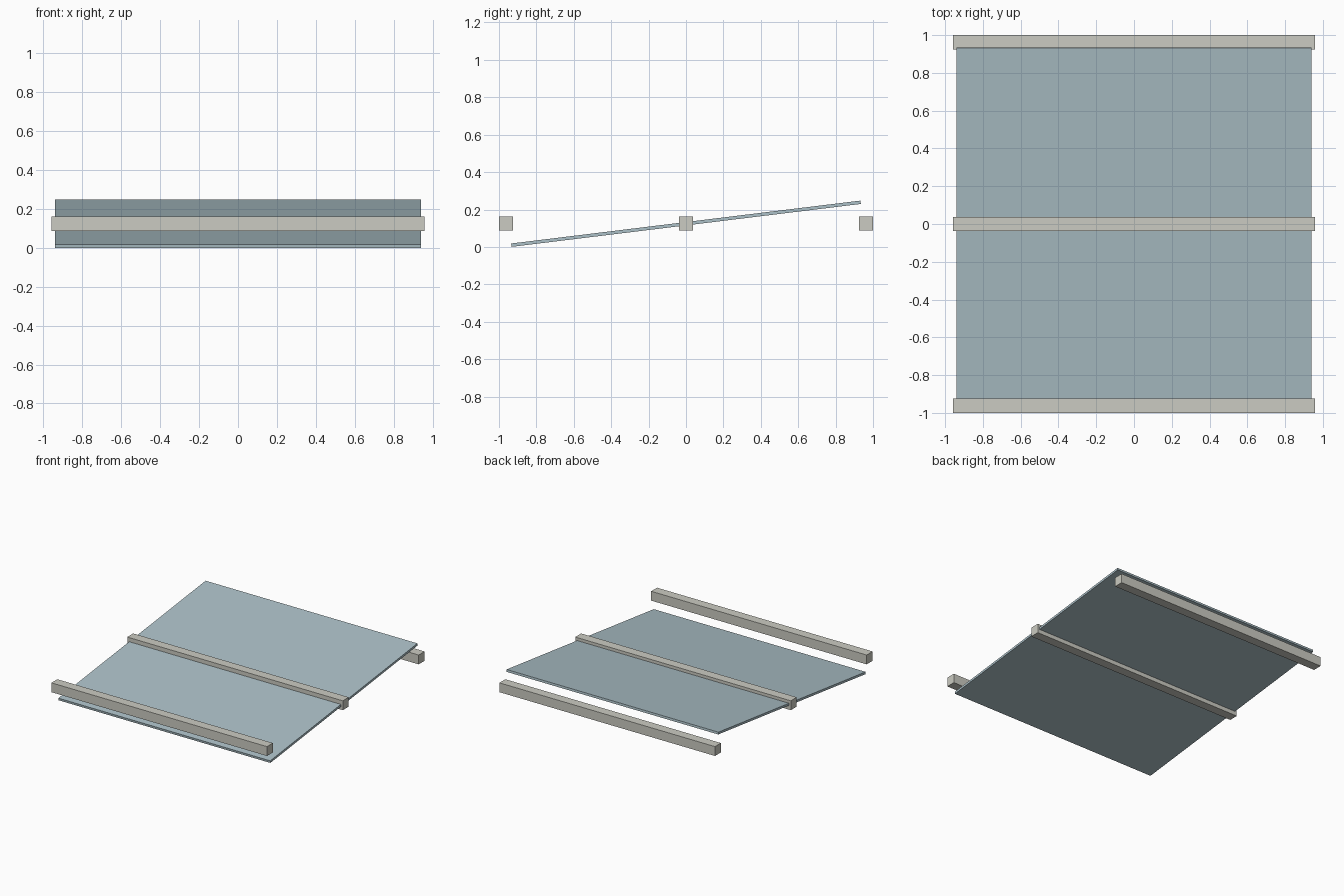
import bpy
import math

if "Cube" in bpy.data.objects:
    bpy.data.objects.remove(bpy.data.objects["Cube"])


def material(name, rgb):
    m = bpy.data.materials.new(name)
    m.diffuse_color = (*rgb, 1.0)
    m.use_nodes = True
    m.node_tree.nodes["Principled BSDF"].inputs["Base Color"].default_value = m.diffuse_color
    return m


def box(name, size, loc, mat, tilt=0.0):
    bpy.ops.mesh.primitive_cube_add(size=1, location=loc, rotation=(tilt, 0, 0))
    o = bpy.context.object
    o.name = name
    o.scale = size
    o.data.materials.append(mat)
    return o


frame = material("warm grey frame", (0.60, 0.60, 0.54))
glass = material("pale blue glass", (0.41, 0.525, 0.57))

MID_Z = 0.124
BAR = 0.075

# Three parallel rails; the middle one is the pivot of the pane
for name, y in (("front_rail", -0.9625), ("pivot_rail", 0), ("back_rail", 0.9625)):
    box(name, (1.915, BAR, BAR), (0, y, MID_Z), frame)

# Tilted pane, low at the front and high at the back
box("tilted_pane", (1.882, 1.882, 0.018), (0, 0, MID_Z), glass, math.radians(7))
